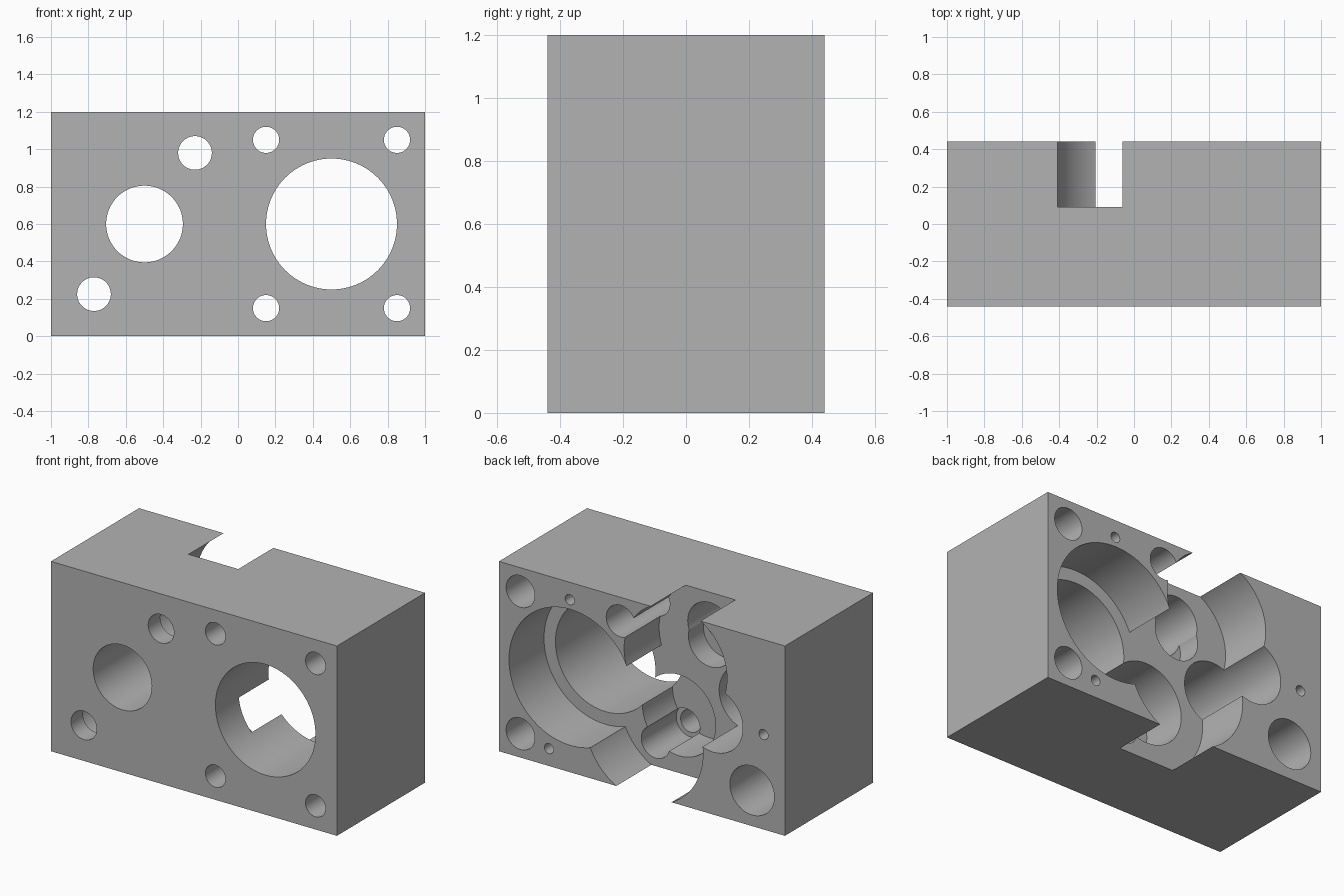
import bpy, bmesh
from mathutils import Matrix

cube = bpy.data.objects.get("Cube")
if cube:
    bpy.data.objects.remove(cube, do_unlink=True)

HALF_DEPTH = 0.44
POCKET = 0.35      # depth of the main rear pockets
THROUGH = 0.95     # deeper than the block

grey = bpy.data.materials.new("machined grey")
grey.use_nodes = True
grey.diffuse_color = (0.45, 0.45, 0.45, 1)
grey.node_tree.nodes["Principled BSDF"].inputs["Base Color"].default_value = (0.45, 0.45, 0.45, 1)


def make_object(name, bm):
    mesh = bpy.data.meshes.new(name)
    bm.to_mesh(mesh)
    bm.free()
    mesh.materials.append(grey)
    obj = bpy.data.objects.new(name, mesh)
    bpy.context.collection.objects.link(obj)
    return obj


# Solid block
bm = bmesh.new()
bmesh.ops.create_cube(bm, size=1, matrix=Matrix.Translation((0, 0, 0.6)) @ Matrix.Diagonal((2, 2 * HALF_DEPTH, 1.2, 1)))
housing = make_object("gearbox_housing", bm)


def bore(x, z, radius, depth, sides=96):
    """Cut a round hole into the rear face to the given depth."""
    back = HALF_DEPTH + 0.1
    front = HALF_DEPTH - depth
    bm = bmesh.new()
    place = Matrix.Translation((x, (back + front) / 2, z)) @ Matrix.Rotation(1.5707963, 4, "X")
    bmesh.ops.create_cone(bm, cap_ends=True, segments=sides, radius1=radius, radius2=radius,
                          depth=back - front, matrix=place)
    cutter = make_object("bore_cutter", bm)
    cutter.hide_render = True
    mod = housing.modifiers.new("bore", "BOOLEAN")
    mod.operation = "DIFFERENCE"
    mod.solver = "EXACT"
    mod.object = cutter
    bpy.context.view_layer.update()
    graph = bpy.context.evaluated_depsgraph_get()
    result = bpy.data.meshes.new_from_object(housing.evaluated_get(graph))
    housing.modifiers.clear()
    housing.data = result
    bpy.data.objects.remove(cutter, do_unlink=True)


# Overlapping rear pockets: main bore seat, upper gear, lower gear
bore(0.5, 0.6, 0.43, POCKET)
bore(-0.235, 0.885, 0.36, POCKET)
bore(-0.014, 0.365, 0.413, POCKET)

# Deeper recesses in the gear pockets
bore(-0.014, 0.365, 0.256, 0.65)
bore(-0.235, 0.885, 0.155, 0.5)

# Main bore and shaft bore
bore(0.5, 0.6, 0.35, THROUGH)
bore(-0.5, 0.6, 0.205, THROUGH)

# Four counterbored bolt holes around the main bore
for x in (0.15, 0.85):
    for z in (0.15, 1.05):
        bore(x, z, 0.1, 0.7, 48)
        bore(x, z, 0.07, THROUGH, 48)

# Two larger counterbored holes on the diagonal of the shaft bore
for x, z in ((-0.23, 0.98), (-0.77, 0.225)):
    bore(x, z, 0.155, 0.76, 64)
    bore(x, z, 0.09, THROUGH, 64)

# Small blind pin holes in the rear face
for x, z in ((0.505, 1.09), (0.65, 0.11), (-0.85, 0.6)):
    bore(x, z, 0.032, 0.2, 32)

# Smooth bore walls, sharp rims
bpy.ops.object.select_all(action="DESELECT")
housing.select_set(True)
bpy.context.view_layer.objects.active = housing
bpy.ops.object.shade_smooth_by_angle(angle=0.5)
